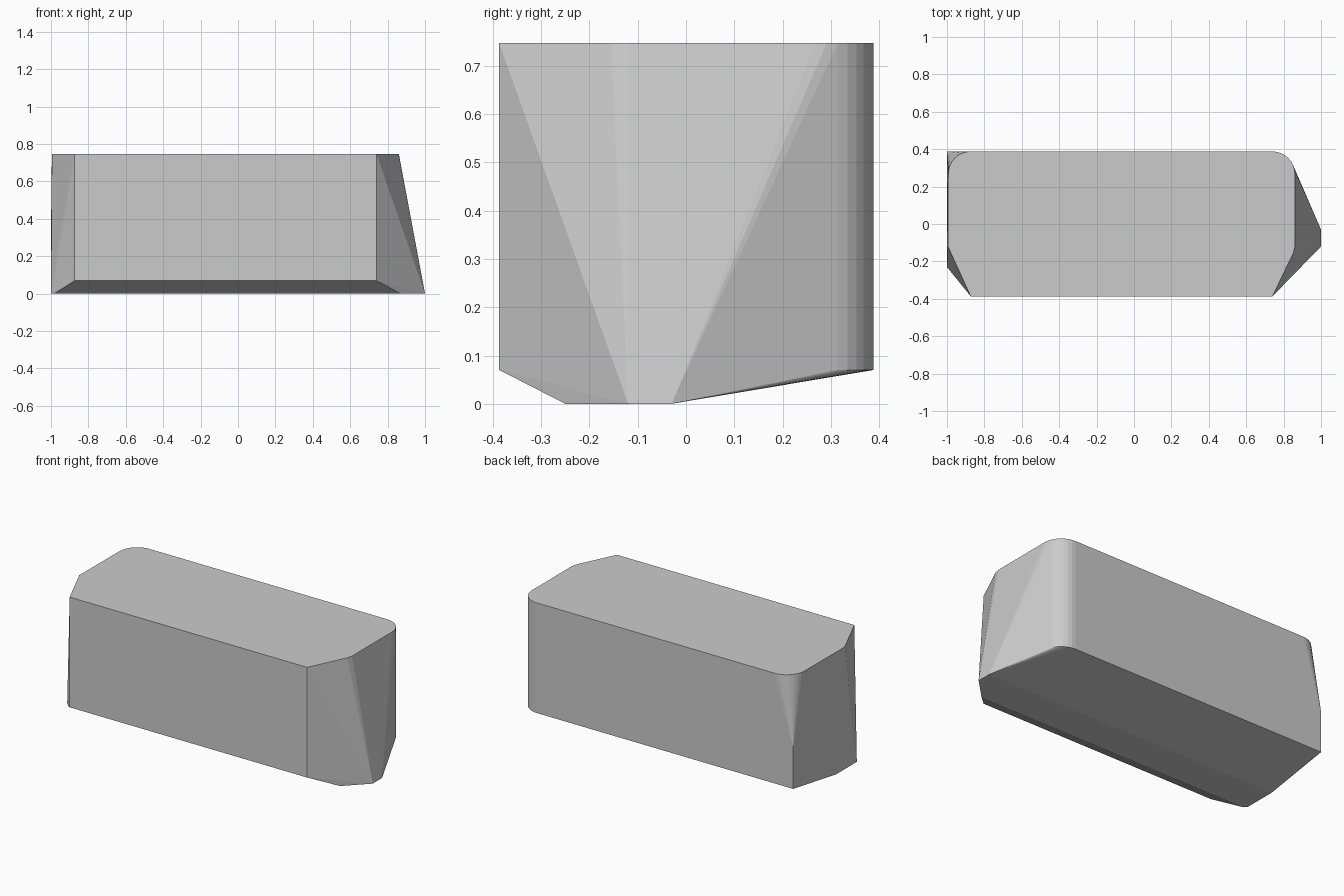
import bpy, bmesh
from math import cos, sin, pi

cube = bpy.data.objects.get("Cube")
if cube:
    bpy.data.objects.remove(cube, do_unlink=True)

TOP, RIM, BACK, FRONT = 0.747, 0.07, 0.388, -0.387
RADIUS, STEPS = 0.12, 8


def corner(cx, start):
    """Rounded back corner in plan."""
    angles = [start + i * pi / 2 / STEPS for i in range(STEPS + 1)]
    return [(cx + RADIUS * cos(a), BACK - RADIUS + RADIUS * sin(a)) for a in angles]


right_arc = corner(0.74, 0)
left_arc = corner(-0.873, pi / 2)
front_corners = [(-0.873, FRONT), (0.74, FRONT)]

# Top outline: cut front corners, rounded back corners
top_plan = front_corners + right_arc + left_arc
top_plan += [(0.86, -0.12), (0.852, -0.155), (-0.995, -0.12)]
points = [(x, y, TOP) for x, y in top_plan]

# Lower rim: one rounded back corner, one sharp back corner
points += [(x, y, RIM) for x, y in front_corners + right_arc]
points += [(-1, BACK, RIM), (-1, BACK, 0.32)]

# Flat keel, reaching out to the pointed right end
keel = [(-1, -0.03), (1, -0.03), (1, -0.12), (0.87, -0.25), (-0.98, -0.25), (-1, -0.23)]
points += [(x, y, 0) for x, y in keel]

# Skin the outlines into one faceted solid
bm = bmesh.new()
for p in points:
    bm.verts.new(p)
hull = bmesh.ops.convex_hull(bm, input=bm.verts[:])
unused = {v for v in hull["geom_interior"] + hull["geom_unused"]
          if isinstance(v, bmesh.types.BMVert)}
bmesh.ops.delete(bm, geom=list(unused), context='VERTS')
bmesh.ops.dissolve_limit(bm, angle_limit=0.002, verts=bm.verts[:], edges=bm.edges[:])
bmesh.ops.recalc_face_normals(bm, faces=bm.faces[:])
mesh = bpy.data.meshes.new("faceted_block")
bm.to_mesh(mesh)
bm.free()

block = bpy.data.objects.new("faceted_block", mesh)
bpy.context.collection.objects.link(block)

# Plain grey
grey = bpy.data.materials.new("light_grey")
grey.use_nodes = True
grey.diffuse_color = (0.6, 0.6, 0.6, 1)
grey.node_tree.nodes["Principled BSDF"].inputs["Base Color"].default_value = (0.6, 0.6, 0.6, 1)
mesh.materials.append(grey)
